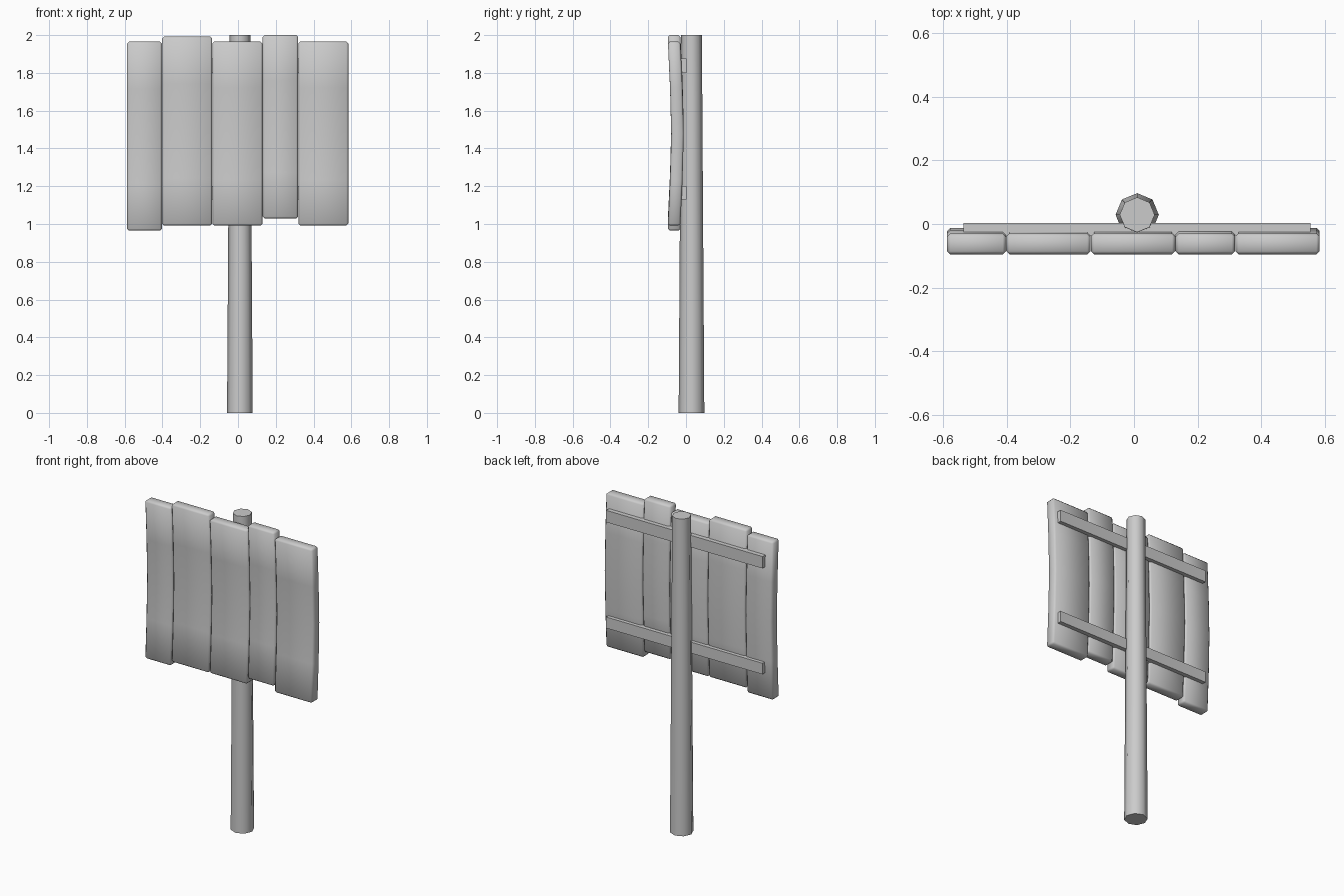
import bpy, bmesh, math

if "Cube" in bpy.data.objects:
    bpy.data.objects.remove(bpy.data.objects["Cube"])


def finish(bm, name, angle=60):
    bmesh.ops.recalc_face_normals(bm, faces=bm.faces)
    mesh = bpy.data.meshes.new(name)
    bm.to_mesh(mesh)
    bm.free()
    ob = bpy.data.objects.new(name, mesh)
    bpy.context.collection.objects.link(ob)
    bpy.ops.object.select_all(action='DESELECT')
    ob.select_set(True)
    bpy.context.view_layer.objects.active = ob
    bpy.ops.object.shade_smooth_by_angle(angle=math.radians(angle))
    return ob


def box_bm(x0, x1, y0, y1, z0, z1):
    bm = bmesh.new()
    bmesh.ops.create_cube(bm, size=1)
    for v in bm.verts:
        v.co = (x1 if v.co.x > 0 else x0,
                y1 if v.co.y > 0 else y0,
                z1 if v.co.z > 0 else z0)
    return bm


# Tapered eight-sided post
bm = bmesh.new()
bmesh.ops.create_cone(bm, cap_ends=True, segments=8, radius1=0.068,
                      radius2=0.055, depth=2)
bmesh.ops.translate(bm, verts=bm.verts, vec=(0.01, 0.029, 1))
finish(bm, "post")

# Upright boards, chamfered and bowed backwards in the middle: x0, x1, z0, z1
boards = [(-0.588, -0.403, 0.965, 1.965), (-0.402, -0.137, 0.992, 1.992),
          (-0.136, 0.130, 0.992, 1.965), (0.131, 0.318, 1.029, 2.0),
          (0.319, 0.584, 0.992, 1.965)]
for i, (x0, x1, z0, z1) in enumerate(boards):
    bm = box_bm(x0, x1, -0.096, -0.030, z0, z1)
    bmesh.ops.bevel(bm, geom=bm.edges[:], offset=0.01, segments=1,
                    affect='EDGES')
    for k in (1, 2, 3):
        bmesh.ops.bisect_plane(bm, geom=bm.verts[:] + bm.edges[:] + bm.faces[:],
                               plane_co=(0, 0, z0 + (z1 - z0) * k / 4),
                               plane_no=(0, 0, 1))
    for v in bm.verts:
        t = abs((v.co.z - z0) / (z1 - z0) * 2 - 1)
        v.co.y += 0.018 * (1 - t ** 1.5)
    finish(bm, f"board_{i + 1}")

# Horizontal battens across the back
for name, z0, z1 in (("lower_batten", 1.13, 1.20), ("upper_batten", 1.80, 1.875)):
    finish(box_bm(-0.537, 0.556, -0.036, 0.003, z0, z1), name)
